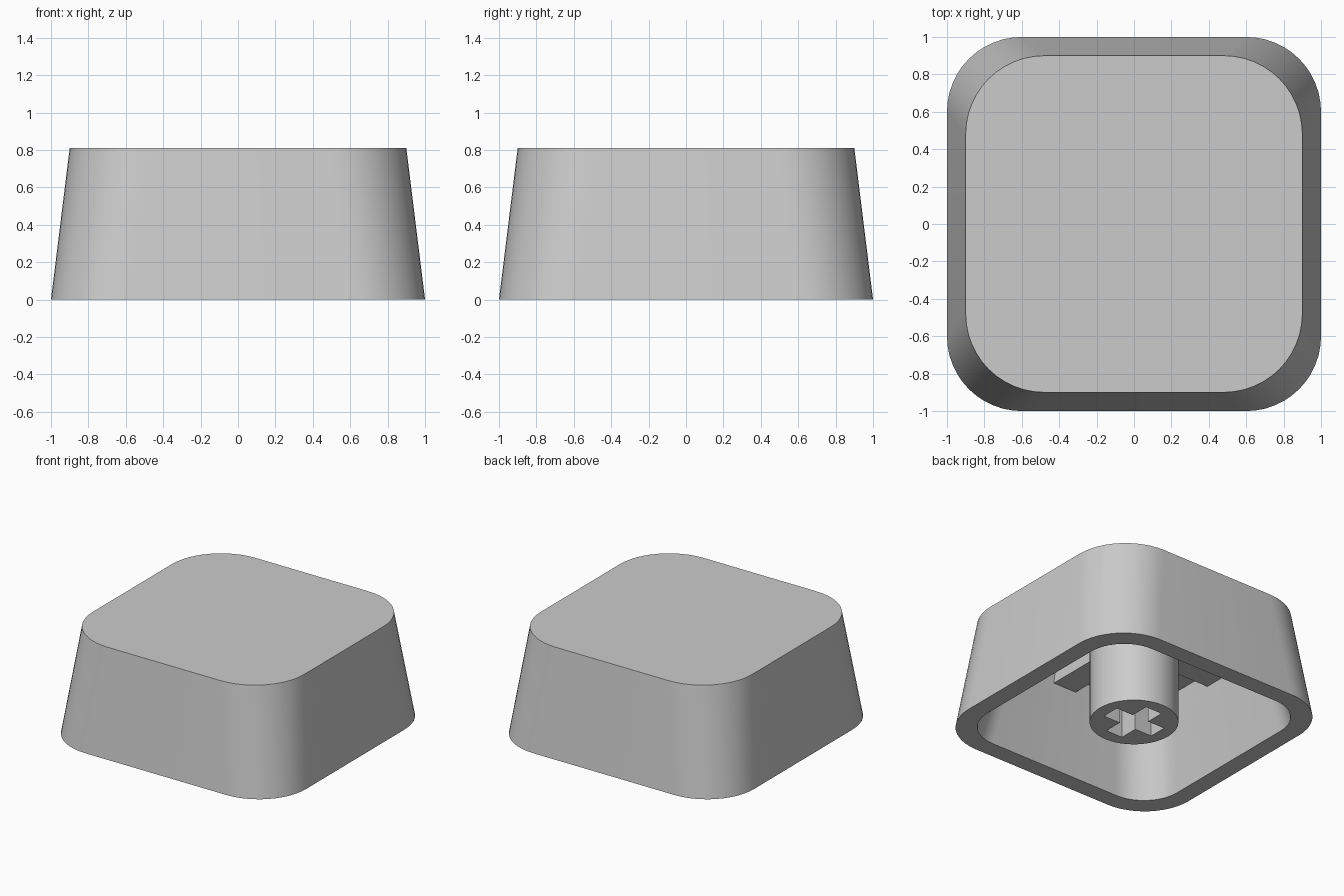
import bpy, bmesh, math

cube = bpy.data.objects.get("Cube")
if cube:
    bpy.data.objects.remove(cube, do_unlink=True)

grey = bpy.data.materials.new("plain grey")
grey.use_nodes = True
colour = (0.6, 0.6, 0.6, 1)
grey.diffuse_color = colour
for node in grey.node_tree.nodes:
    if node.type == 'BSDF_PRINCIPLED':
        node.inputs["Base Color"].default_value = colour

CEILING = 0.7
CORNER_STEPS = 12


def rounded_ring(bm, half, radius, z):
    """Vertices of a rounded square, anticlockwise seen from above."""
    ring = []
    for corner in range(4):
        mid = math.radians(45 + 90 * corner)
        cx = math.copysign(half - radius, math.cos(mid))
        cy = math.copysign(half - radius, math.sin(mid))
        for i in range(CORNER_STEPS + 1):
            a = math.radians(90) * (corner + i / CORNER_STEPS)
            ring.append(bm.verts.new((cx + radius * math.cos(a), cy + radius * math.sin(a), z)))
    return ring


def smooth(ob):
    bpy.ops.object.select_all(action='DESELECT')
    ob.select_set(True)
    bpy.context.view_layer.objects.active = ob
    bpy.ops.object.shade_smooth_by_angle(angle=math.radians(30))


def box(name, size, centre):
    bpy.ops.mesh.primitive_cube_add(size=1, location=centre)
    ob = bpy.context.object
    ob.name = name
    ob.scale = size
    bpy.ops.object.transform_apply(location=False, rotation=False, scale=True)
    ob.data.materials.append(grey)
    return ob


# Hollow tapered shell: top, outer wall, rim, inner wall, ceiling
bm = bmesh.new()
rings = [rounded_ring(bm, 0.9, 0.42, 0.81),
         rounded_ring(bm, 1.0, 0.4, 0),
         rounded_ring(bm, 0.863, 0.3, 0),
         rounded_ring(bm, 0.735, 0.3, CEILING)]
bm.faces.new(rings[0])
for upper, lower in zip(rings, rings[1:]):
    for i in range(len(upper)):
        j = (i + 1) % len(upper)
        bm.faces.new((upper[i], lower[i], lower[j], upper[j]))
bm.faces.new(reversed(rings[-1]))
bmesh.ops.recalc_face_normals(bm, faces=bm.faces)
mesh = bpy.data.meshes.new("shell")
bm.to_mesh(mesh)
bm.free()
shell = bpy.data.objects.new("shell", mesh)
bpy.context.collection.objects.link(shell)
mesh.materials.append(grey)
smooth(shell)

# Round stem with a cross-shaped socket
height = CEILING + 0.02
bpy.ops.mesh.primitive_cylinder_add(vertices=48, radius=0.31, depth=height,
                                    location=(0, 0, height / 2))
stem = bpy.context.object
stem.name = "stem"
stem.data.materials.append(grey)
for size in ((0.43, 0.14, 0.9), (0.14, 0.43, 0.9)):
    cutter = box("socket_cutter", size, (0, 0, 0))
    cutter.hide_render = True
    cut = stem.modifiers.new("socket", 'BOOLEAN')
    cut.operation = 'DIFFERENCE'
    cut.solver = 'EXACT'
    cut.object = cutter
    bpy.context.view_layer.objects.active = stem
    bpy.ops.object.modifier_apply(modifier=cut.name)
    bpy.data.objects.remove(cutter, do_unlink=True)
smooth(stem)

# Crossed ribs under the ceiling, running wall to wall
rib_z = CEILING - 0.04
box("rib_across", (1.52, 0.2, 0.1), (0, 0, rib_z))
box("rib_lengthwise", (0.2, 1.52, 0.1), (0, 0, rib_z))
